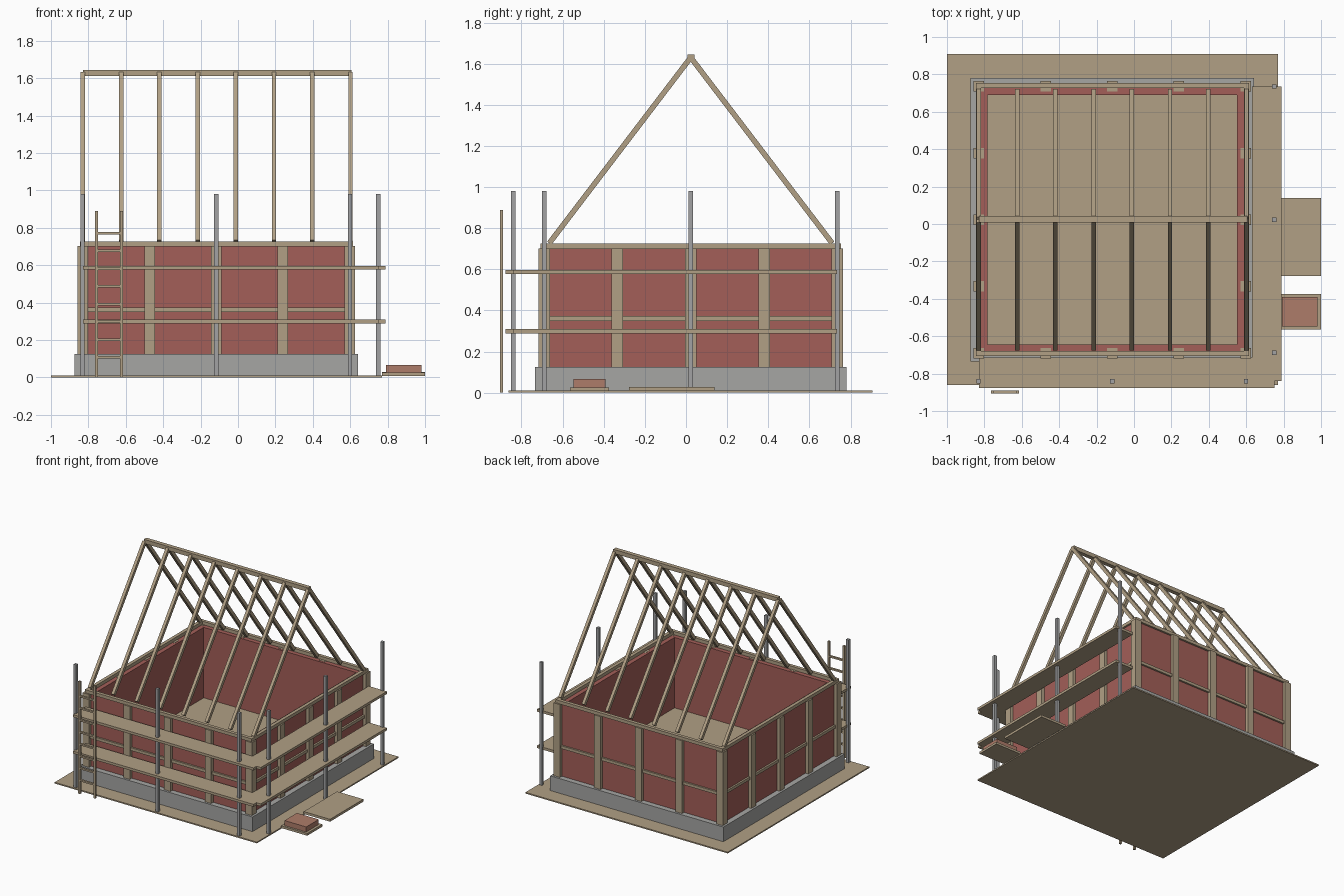
import bpy
import bmesh
from mathutils import Vector, Matrix

if "Cube" in bpy.data.objects:
    bpy.data.objects.remove(bpy.data.objects["Cube"], do_unlink=True)


def material(name, rgb):
    m = bpy.data.materials.new(name)
    m.use_nodes = True
    m.diffuse_color = (*rgb, 1)
    m.node_tree.nodes["Principled BSDF"].inputs["Base Color"].default_value = (*rgb, 1)
    return m


timber = material("timber", (0.44, 0.352, 0.235))
red_wall = material("red wall", (0.367, 0.114, 0.098))
concrete = material("concrete", (0.38, 0.38, 0.37))
steel = material("steel", (0.36, 0.365, 0.37))
brick = material("brick", (0.423, 0.202, 0.144))


def make(name, mat, boxes):
    """Join boxes given as (x range, y range, z range) into one object."""
    bm = bmesh.new()
    for ranges in boxes:
        lo, hi = (Vector(c) for c in zip(*ranges))
        mtx = Matrix.Translation((lo + hi) / 2) @ Matrix.Diagonal((*(hi - lo), 1))
        bmesh.ops.create_cube(bm, size=1, matrix=mtx)
    return finish(name, mat, bm)


def finish(name, mat, bm):
    mesh = bpy.data.meshes.new(name)
    bm.to_mesh(mesh)
    bm.free()
    mesh.materials.append(mat)
    ob = bpy.data.objects.new(name, mesh)
    bpy.context.collection.objects.link(ob)
    return ob


def around(c, size):
    return (c - size / 2, c + size / 2)


CX, CY = -0.116, 0.023       # house centre


def square(half, z):
    return (around(CX, 2 * half), around(CY, 2 * half), z)


def ring(outer, inner, z):
    """Four boxes forming a square frame around the house centre."""
    boxes = []
    for s in (-1, 1):
        band = sorted((s * outer, s * inner))
        boxes.append(((CX - outer, CX + outer), (CY + band[0], CY + band[1]), z))
        boxes.append(((CX + band[0], CX + band[1]), (CY - inner, CY + inner), z))
    return boxes


# Site board, foundation and floor
make("ground_board", timber, [square(0.885, (0, 0.01))])
make("foundation", concrete, [square(0.758, (0.01, 0.126))])
make("floor", timber, [square(0.668, (0.126, 0.143))])

# Walls with rails, top plates and posts
make("walls", red_wall, ring(0.715, 0.668, (0.126, 0.7)))
make("mid_rails", timber, ring(0.729, 0.705, (0.35, 0.373)))
make("top_plates", timber, ring(0.73, 0.703, (0.7, 0.726)))
steps = [i * 0.3565 for i in range(-2, 3)]
make("wall_posts", timber, [
    (around(CX + a, 0.056), around(CY + b, 0.056), (0.126, 0.702))
    for a in steps for b in steps if max(abs(a), abs(b)) > 0.7])

# Roof rafters, each a sloped beam, and the ridge beam
bm = bmesh.new()
for i in range(8):
    x = -0.83 + i * 0.2045
    for s in (-1, 1):
        foot = Vector((x, CY + s * 0.688, 0.727))
        peak = Vector((x, CY + s * 0.004, 1.625))
        d = peak - foot
        z = d.normalized()
        xa = Vector((1, 0, 0))
        rot = Matrix((xa, z.cross(xa), z)).transposed().to_4x4()
        mtx = Matrix.Translation((foot + peak) / 2) @ rot @ Matrix.Diagonal((0.024, 0.026, d.length, 1))
        bmesh.ops.create_cube(bm, size=1, matrix=mtx)
finish("rafters", timber, bm)
make("ridge_beam", timber, [((-0.83, 0.608), around(CY + 0.002, 0.033), (1.613, 1.645))])

# Scaffold poles and platforms along the front and the left side
spots = [(CX + a, -0.84) for a in (-0.715, 0, 0.715)] + [(0.75, CY + a) for a in (-0.712, 0, 0.712)]
make("scaffold_poles", steel, [(around(x, 0.023), around(y, 0.023), (0.01, 0.982)) for x, y in spots])
for name, z in (("lower", (0.289, 0.309)), ("upper", (0.577, 0.597))):
    make(name + "_platform", timber, [
        ((-0.83, 0.75), (-0.877, -0.715), z),
        ((0.63, 0.788), (-0.84, 0.735), z)])

# Ladder
LY = (-0.905, -0.889)
make("ladder", timber,
     [(around(x, 0.016), LY, (0, 0.889)) for x in (-0.757, -0.623)]
     + [((-0.75, -0.63), LY, around(0.107 + i * 0.095, 0.013)) for i in range(8)])

# Building materials beside the site
make("loose_board", timber, [((0.77, 1), (-0.278, 0.138), (0.01, 0.029))])
make("pallet", timber, [((0.77, 1), (-0.563, -0.374), (0.008, 0.026))])
make("brick_stack", brick, [((0.79, 0.98), (-0.547, -0.391), (0.026, 0.066))])
